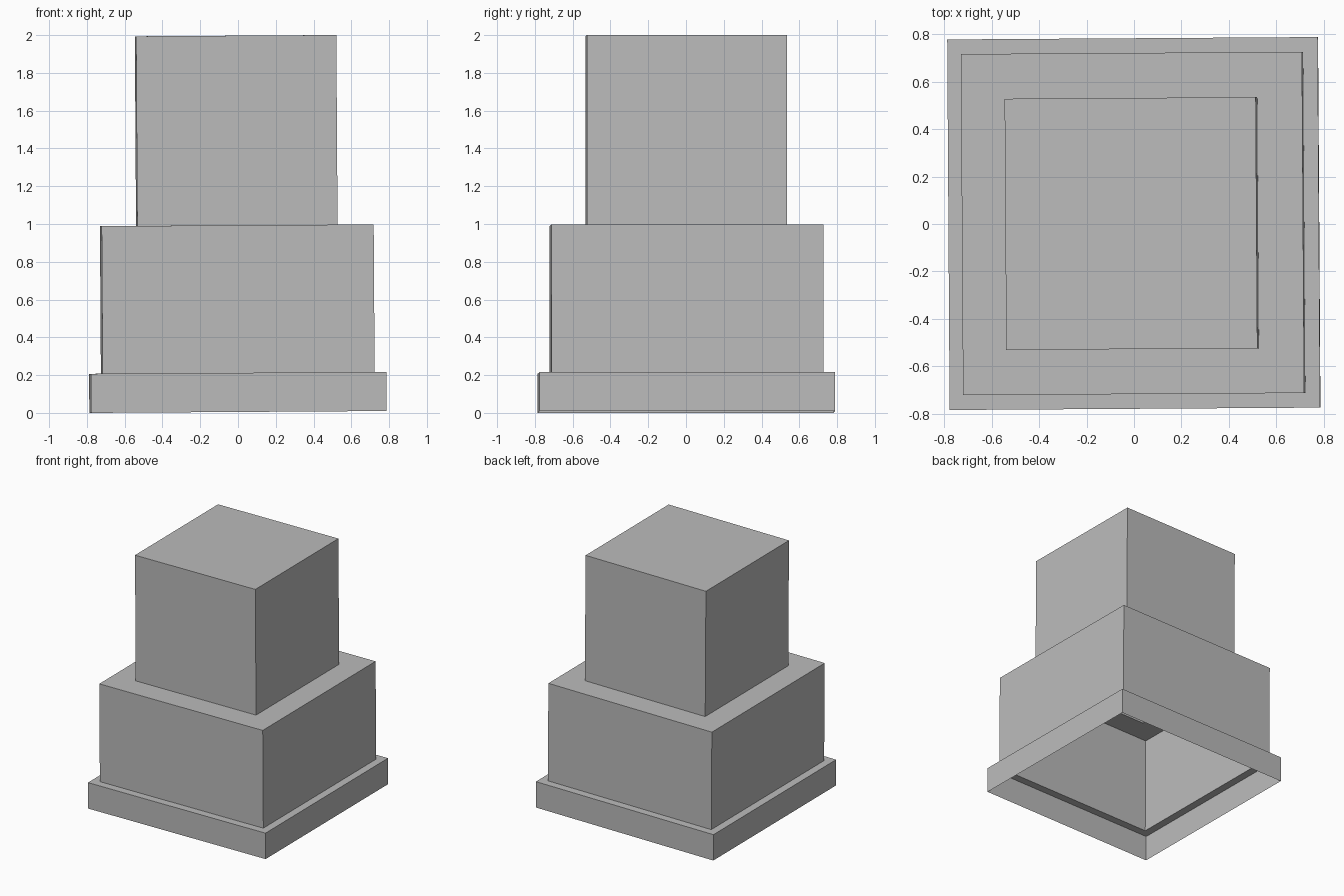
import bpy
import bmesh

cube = bpy.data.objects.get("Cube")
if cube:
    bpy.data.objects.remove(cube, do_unlink=True)

grey = bpy.data.materials.new("plain grey")
grey.use_nodes = True
grey.diffuse_color = (0.5, 0.5, 0.5, 1)
grey.node_tree.nodes["Principled BSDF"].inputs["Base Color"].default_value = (0.5, 0.5, 0.5, 1)


def square_ring(bm, half, z):
    corners = [(-1, -1), (1, -1), (1, 1), (-1, 1)]
    return [bm.verts.new((half * x, half * y, z)) for x, y in corners]


def bridge(bm, lower, upper):
    for i in range(4):
        j = (i + 1) % 4
        bm.faces.new((lower[i], lower[j], upper[j], upper[i]))


def make_tier(name, half, bottom, top, inner=None):
    """Thin four-sided wall, topped by a ledge around the next tier or by a lid."""
    bm = bmesh.new()
    low = square_ring(bm, half, bottom)
    high = square_ring(bm, half, top)
    bridge(bm, low, high)
    if inner:
        bridge(bm, high, square_ring(bm, inner, top))
    else:
        bm.faces.new(high)
    mesh = bpy.data.meshes.new(name)
    bm.to_mesh(mesh)
    bm.free()
    mesh.materials.append(grey)
    obj = bpy.data.objects.new(name, mesh)
    bpy.context.collection.objects.link(obj)
    # The whole stack leans and turns very slightly
    obj.rotation_euler = (0, -0.0064, 0.0065)
    obj.location = (0, 0.002, 0.005)


# Hollow stack, open underneath
make_tier("base_plinth", 0.782, 0, 0.207, 0.72)
make_tier("middle_block", 0.72, 0.207, 0.988, 0.53)
make_tier("top_block", 0.53, 0.988, 1.992)
